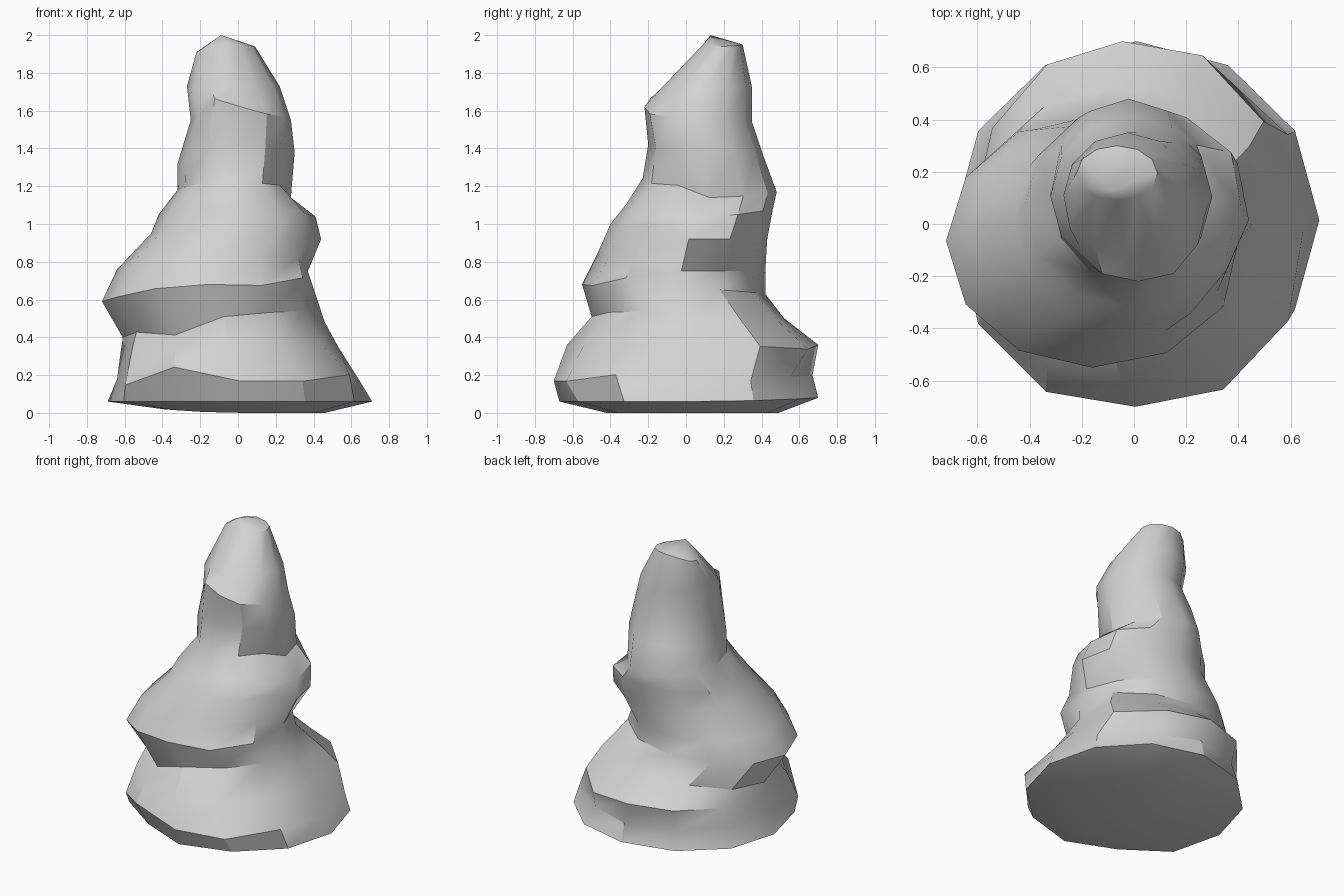
import bpy
import bmesh
from math import cos, sin, pi, radians
from mathutils import Vector

cube = bpy.data.objects.get("Cube")
if cube:
    bpy.data.objects.remove(cube, do_unlink=True)

# Spokes run counter-clockwise: 0 left, 3 back, 6 right, 9 front
SIDES = 12

# Each ring: (reach, height) toward front, left, back and right
RINGS = [
    ((-.42, 0), (.46, 0), (.49, 0), (-.4, .02)),             # underside
    ((-.67, .06), (.71, .06), (.7, .08), (-.69, .06)),       # base rim
    ((-.7, .17), (.65, .16), (.67, .2), (-.64, .18)),        # low lip
    ((-.63, .36), (.53, .35), (.7, .36), (-.62, .33)),
    ((-.5, .51), (.46, .48), (.52, .5), (-.61, .4)),         # middle undercut
    ((-.55, .68), (.4, .66), (.42, .63), (-.72, .59)),       # middle lip
    ((-.47, .84), (.37, .75), (.42, .75), (-.64, .76)),
    ((-.4, 1), (.44, .92), (.43, .92), (-.46, .95)),         # shoulder lip
    ((-.32, 1.1), (.41, 1.04), (.46, 1.08), (-.42, 1.05)),
    ((-.23, 1.24), (.28, 1.14), (.48, 1.17), (-.32, 1.18)),  # neck foot
    ((-.2, 1.42), (.3, 1.38), (.41, 1.36), (-.32, 1.32)),
    ((-.22, 1.62), (.28, 1.55), (.35, 1.54), (-.25, 1.55)),  # brow
    ((-.13, 1.72), (.22, 1.73), (.35, 1.72), (-.27, 1.73)),
    ((.09, 1.95), (.09, 1.94), (.3, 1.95), (-.22, 1.91)),    # crown
]
PEAK = (-.09, .13, 2)

# Chipped spots: (ring, spoke) -> outward push, lift
CHIPS = {
    (1, 7): (.01, 0), (1, 8): (-.05, 0), (1, 10): (-.01, 0),    # rim under low lip
    (2, 7): (.05, -.03), (2, 8): (.04, .07), (2, 10): (.03, 0),
    (2, 11): (.03, .04), (2, 1): (.03, 0), (2, 2): (-.03, 0),
    (3, 1): (.05, 0), (3, 2): (.04, -.02), (3, 7): (.02, 0),    # back swell
    (4, 1): (.06, 0), (4, 2): (.03, 0),
    (4, 8): (-.02, -.07), (4, 10): (-.03, .03), (4, 11): (-.05, .05),
    (5, 10): (.01, 0), (5, 11): (.02, .05),                     # middle lip end
    (6, 1): (-.02, 0), (6, 11): (.02, .05),
    (7, 1): (.02, 0), (7, 11): (-.03, .06),                     # shoulder
    (8, 1): (.02, 0), (9, 11): (-.02, .04),
    (11, 8): (.01, .06), (11, 10): (.01, -.02), (12, 7): (.01, -.03),
}


def ring_point(level, spoke):
    """Point on an elliptical ring whose height follows its four sides."""
    front, left, back, right = RINGS[level]
    push, lift = CHIPS.get((level, spoke), (0, 0))
    angle = 2 * pi * spoke / SIDES
    c, s = cos(angle), sin(angle)
    x = (left[0] + right[0]) / 2 + c * ((left[0] - right[0]) / 2 + push)
    y = (back[0] + front[0]) / 2 + s * ((back[0] - front[0]) / 2 + push)
    side_x = left if c > 0 else right
    side_y = back if s > 0 else front
    return Vector((x, y, c * c * side_x[1] + s * s * side_y[1] + lift))


def make_material(name, colour):
    mat = bpy.data.materials.new(name)
    mat.use_nodes = True
    mat.diffuse_color = colour
    for node in mat.node_tree.nodes:
        if node.type == 'BSDF_PRINCIPLED':
            node.inputs["Base Color"].default_value = colour
    return mat


# Loft the rings into one closed body
bm = bmesh.new()
loops = [[bm.verts.new(ring_point(level, spoke)) for spoke in range(SIDES)]
         for level in range(len(RINGS))]
for lower, upper in zip(loops, loops[1:]):
    for i in range(SIDES):
        j = (i + 1) % SIDES
        bm.faces.new((lower[i], lower[j], upper[j], upper[i]))

# Flat underside and pointed crown
bm.faces.new(list(reversed(loops[0])))
peak = bm.verts.new(PEAK)
for i in range(SIDES):
    bm.faces.new((loops[-1][i], loops[-1][(i + 1) % SIDES], peak))
bmesh.ops.recalc_face_normals(bm, faces=bm.faces)

mesh = bpy.data.meshes.new("swirled_rock")
bm.to_mesh(mesh)
bm.free()
rock = bpy.data.objects.new("swirled_rock", mesh)
bpy.context.scene.collection.objects.link(rock)
mesh.materials.append(make_material("light_grey", (.65, .65, .65, 1)))

# Smooth swells, crisp ledges
bpy.ops.object.select_all(action='DESELECT')
rock.select_set(True)
bpy.context.view_layer.objects.active = rock
bpy.ops.object.shade_smooth_by_angle(angle=radians(32))
